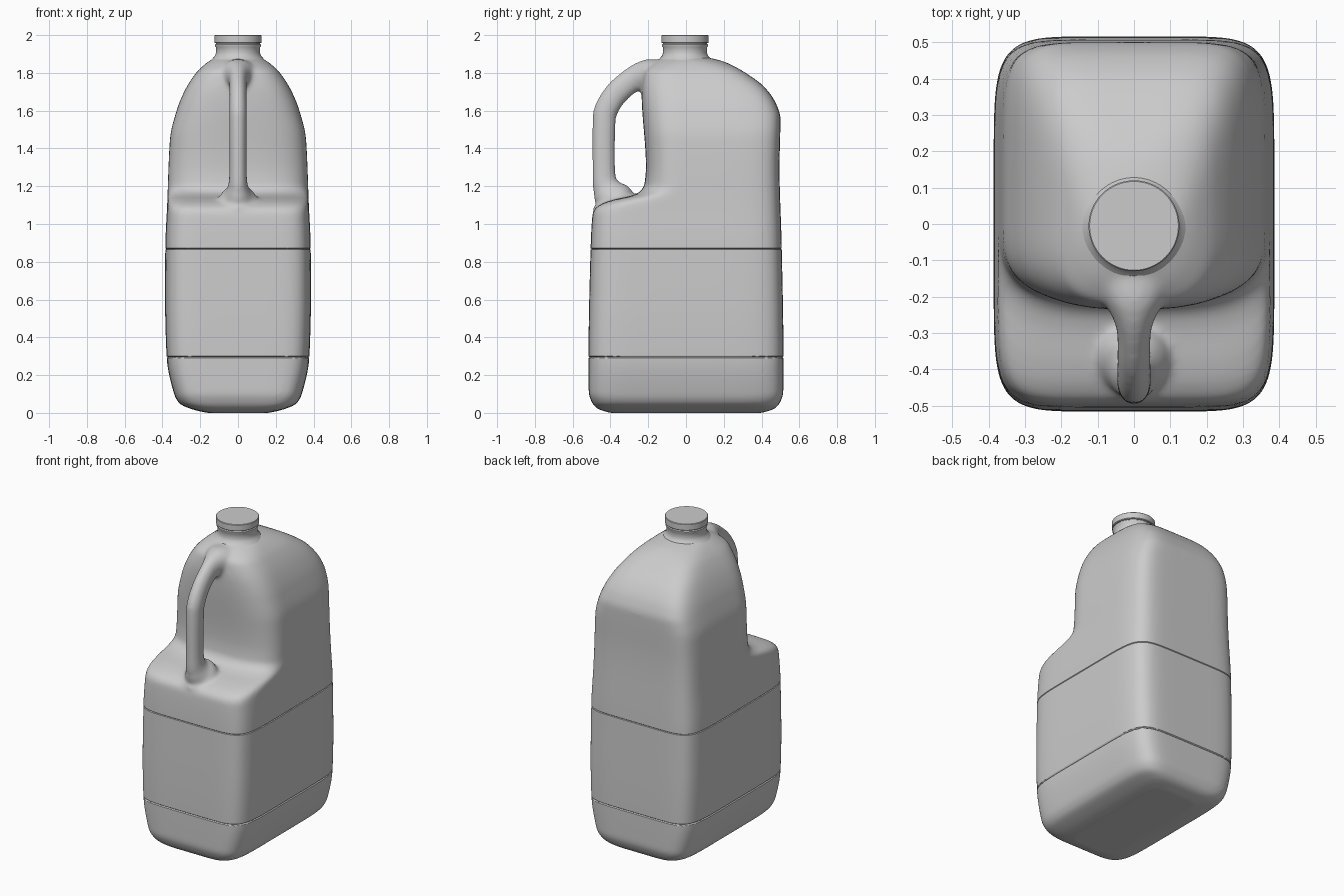
import bpy, bmesh, math
from mathutils import Vector

if "Cube" in bpy.data.objects:
    bpy.data.objects.remove(bpy.data.objects["Cube"], do_unlink=True)

# One plain plastic colour
plastic = bpy.data.materials.new("grey_plastic")
plastic.use_nodes = True
GREY = (0.6, 0.6, 0.6, 1)
plastic.diffuse_color = GREY
plastic.node_tree.nodes["Principled BSDF"].inputs["Base Color"].default_value = GREY


def spline(a, b, c, d, t):
    """Catmull-Rom between b and c."""
    return b + 0.5 * t * (c - a + t * (2*a - 5*b + 4*c - d + t * (3*(b - c) + d - a)))


def profile(points, z):
    """Smooth value at height z from (z, value) pairs, without overshoot."""
    if z <= points[0][0]:
        return points[0][1]
    slopes = [(q[1] - p[1]) / (q[0] - p[0]) for p, q in zip(points, points[1:])]

    def tangent(i):
        if i == 0 or i == len(slopes):
            return slopes[min(i, len(slopes) - 1)]
        a, b = slopes[i - 1], slopes[i]
        return 2 * a * b / (a + b) if a * b > 0 else 0

    for i, (p, q) in enumerate(zip(points, points[1:])):
        if z <= q[0]:
            h = q[0] - p[0]
            t = (z - p[0]) / h
            s = t * t * (3 - 2 * t)
            bend = t * (1 - t) * h * ((1 - t) * tangent(i) - t * tangent(i + 1))
            return p[1] * (1 - s) + q[1] * s + bend
    return points[-1][1]


def loft(bm, rings):
    """Skin closed rings of points and cap both ends."""
    loops = [[bm.verts.new(p) for p in ring] for ring in rings]
    n = len(loops[0])
    for a, b in zip(loops, loops[1:]):
        for i in range(n):
            j = (i + 1) % n
            bm.faces.new((a[i], a[j], b[j], b[i]))
    bm.faces.new(loops[0][::-1])
    bm.faces.new(loops[-1])


def finish(name, bm, angle):
    bmesh.ops.recalc_face_normals(bm, faces=bm.faces)
    mesh = bpy.data.meshes.new(name)
    bm.to_mesh(mesh)
    bm.free()
    mesh.materials.append(plastic)
    obj = bpy.data.objects.new(name, mesh)
    bpy.context.collection.objects.link(obj)
    bpy.ops.object.select_all(action='DESELECT')
    obj.select_set(True)
    bpy.context.view_layer.objects.active = obj
    bpy.ops.object.shade_smooth_by_angle(angle=math.radians(angle))
    return obj


# Body outline by height: half width, front depth, back depth, squareness
WIDTH = [(0, .16), (.015, .23), (.05, .31), (.1, .338), (.3, .378), (.6, .386), (.87, .385),
         (1.1, .375), (1.45, .36), (1.6, .325), (1.7, .285), (1.8, .222), (1.85, .17), (1.88, .125)]
FRONT = [(0, .40), (.02, .465), (.05, .495), (.11, .515), (.3, .516), (.87, .505), (1.05, .495),
         (1.08, .483), (1.11, .44), (1.13, .38), (1.15, .29), (1.17, .245), (1.21, .22),
         (1.3, .212), (1.7, .235), (1.8, .225), (1.85, .18), (1.88, .125)]
BACK = [(0, .40), (.02, .465), (.05, .495), (.11, .515), (.3, .516), (.87, .507), (1.3, .495),
        (1.56, .5), (1.63, .48), (1.72, .42), (1.8, .315), (1.86, .2), (1.88, .125)]
SQUARE_FRONT = [(1.1, 7), (1.2, 3.2), (1.8, 3), (1.88, 2)]
SQUARE_BACK = [(1.5, 7), (1.8, 5), (1.88, 2)]


def body_ring(z, count=128):
    ring = []
    for i in range(count):
        a = math.tau * i / count
        c, s = math.cos(a), math.sin(a)
        depth, square = (BACK, SQUARE_BACK) if s > 0 else (FRONT, SQUARE_FRONT)
        n = profile(square, z)
        r = (abs(c) ** n + abs(s) ** n) ** (-1 / n)
        ring.append((profile(WIDTH, z) * r * c, profile(depth, z) * r * s, z))
    return ring


shell = bmesh.new()
loft(shell, [body_ring(.005 * k) for k in range(377)])

# Handle: y, z, half width, half thickness, flaring where it meets the body
PATH = [(-.37, 1.06, .15, .12), (-.385, 1.13, .105, .11), (-.415, 1.18, .062, .08),
        (-.434, 1.26, .047, .062), (-.434, 1.53, .047, .062), (-.42, 1.61, .047, .064),
        (-.365, 1.695, .046, .065), (-.28, 1.765, .05, .068), (-.21, 1.785, .085, .085),
        (-.13, 1.79, .13, .08)]
knots = [Vector(p) for p in PATH]
line = []
for i in range(len(knots) - 1):
    four = knots[max(i - 1, 0)], knots[i], knots[i + 1], knots[min(i + 2, len(knots) - 1)]
    line += [spline(*four, k / 8) for k in range(8)]
rings = []
for i, p in enumerate(line):
    ahead = line[min(i + 1, len(line) - 1)] - line[max(i - 1, 0)]
    side = Vector((-ahead[1], ahead[0])).normalized()
    rings.append([(p[2] * math.cos(a), p[1 - 1] + side.x * p[3] * math.sin(a),
                   p[1] + side.y * p[3] * math.sin(a))
                  for a in (math.tau * k / 32 for k in range(32))])
loft(shell, rings)
body = finish("bottle_body_with_handle", shell, 60)

# Fuse the handle into the body and soften the joins
fuse = body.modifiers.new("fuse", 'REMESH')
fuse.mode = 'VOXEL'
fuse.voxel_size = .01
fuse.use_smooth_shade = True
soften = body.modifiers.new("soften", 'SMOOTH')
soften.factor = .5
soften.iterations = 14
for name in ("fuse", "soften"):
    bpy.ops.object.modifier_apply(modifier=name)

# Two fine grooves round the label band
bm = bmesh.new()
bm.from_mesh(body.data)
for level in (.295, .867):
    for z in (level - .005, level, level + .005):
        bmesh.ops.bisect_plane(bm, geom=bm.verts[:] + bm.edges[:] + bm.faces[:],
                               plane_co=(0, 0, z), plane_no=(0, 0, 1), dist=.0002)
    for v in bm.verts:
        if abs(v.co.z - level) < .0005:
            v.co.x -= math.copysign(min(.006, abs(v.co.x) * .02), v.co.x)
            v.co.y -= math.copysign(min(.006, abs(v.co.y) * .02), v.co.y)
bm.to_mesh(body.data)
bm.free()
body.data.materials.clear()
body.data.materials.append(plastic)
bpy.ops.object.shade_smooth_by_angle(angle=math.radians(50))


def turned(name, outline):
    """Round part turned about the neck axis from (radius, z) pairs."""
    part = bmesh.new()
    loft(part, [[(r * math.cos(math.tau * k / 64), r * math.sin(math.tau * k / 64) - .005, z)
                 for k in range(64)] for r, z in outline])
    return finish(name, part, 35)


# Neck and cap
turned("neck", [(.15, 1.86), (.135, 1.876), (.122, 1.89), (.117, 1.905), (.117, 1.935),
                (.122, 1.943), (.122, 1.95), (.116, 1.955), (.116, 1.97)])
turned("cap", [(.121, 1.957), (.125, 1.961), (.125, 1.997), (.122, 2)])
